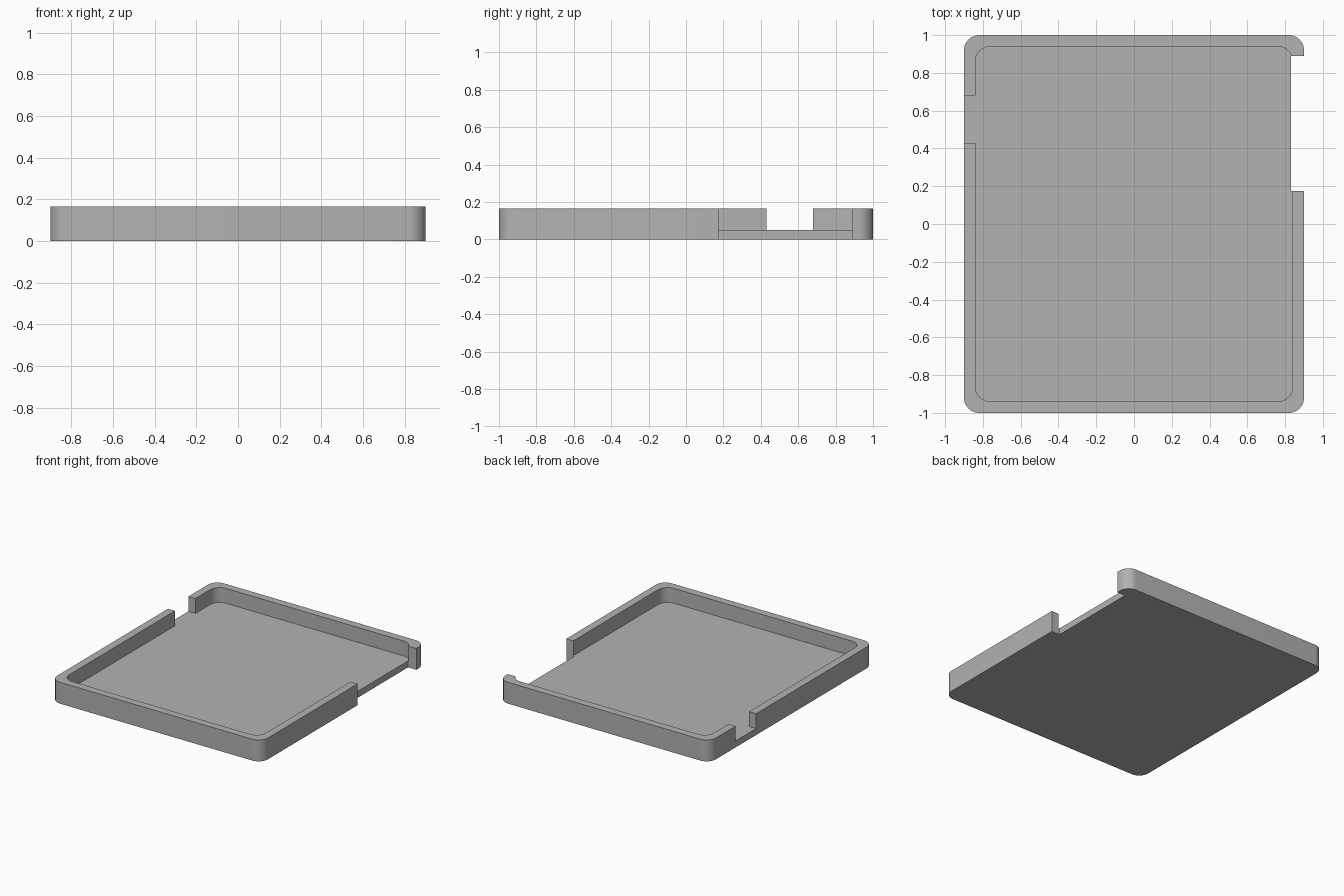
import bpy
import bmesh
from math import cos, sin, pi, radians

cube = bpy.data.objects.get("Cube")
if cube:
    bpy.data.objects.remove(cube, do_unlink=True)

HALF_X, HALF_Y, HEIGHT = 0.9, 1.0, 0.165
WALL, FLOOR, RADIUS = 0.06, 0.05, 0.08

grey = bpy.data.materials.new("plain_grey")
grey.use_nodes = True
colour = (0.45, 0.45, 0.45, 1)
grey.diffuse_color = colour
grey.node_tree.nodes["Principled BSDF"].inputs["Base Color"].default_value = colour


def rounded_slab(name, hx, hy, z0, z1, radius, steps=12):
    """Rounded rectangle extruded upwards."""
    bm = bmesh.new()
    ring = []
    for quarter, (sx, sy) in enumerate([(1, 1), (-1, 1), (-1, -1), (1, -1)]):
        for i in range(steps + 1):
            a = (quarter + i / steps) * pi / 2
            ring.append(bm.verts.new((sx * (hx - radius) + radius * cos(a),
                                      sy * (hy - radius) + radius * sin(a), z0)))
    base = bm.faces.new(ring)
    top = bmesh.ops.extrude_face_region(bm, geom=[base])["geom"]
    bmesh.ops.translate(bm, vec=(0, 0, z1 - z0),
                        verts=[v for v in top if isinstance(v, bmesh.types.BMVert)])
    bmesh.ops.recalc_face_normals(bm, faces=bm.faces)
    return finish(name, bm)


def block(name, lo, hi):
    """Box between two corners."""
    bm = bmesh.new()
    bmesh.ops.create_cube(bm, size=1)
    for v in bm.verts:
        v.co = [hi[k] if v.co[k] > 0 else lo[k] for k in range(3)]
    return finish(name, bm)


def finish(name, bm):
    mesh = bpy.data.meshes.new(name)
    bm.to_mesh(mesh)
    bm.free()
    mesh.materials.append(grey)
    obj = bpy.data.objects.new(name, mesh)
    bpy.context.collection.objects.link(obj)
    return obj


def carve(target, cutter):
    """Subtract the cutter, then discard it."""
    mod = target.modifiers.new(cutter.name, "BOOLEAN")
    mod.operation, mod.solver, mod.object = "DIFFERENCE", "EXACT", cutter
    bpy.context.view_layer.objects.active = target
    bpy.ops.object.modifier_apply(modifier=mod.name)
    bpy.data.objects.remove(cutter, do_unlink=True)


# Tray body with a shallow pocket
tray = rounded_slab("tray", HALF_X, HALF_Y, 0, HEIGHT, RADIUS)
carve(tray, rounded_slab("pocket", HALF_X - WALL, HALF_Y - WALL, FLOOR, 0.3, RADIUS))

# Long opening through the left side, floor edge included
carve(tray, block("long_opening", (0.83, 0.175, -0.1), (1.0, 0.89, 0.3)))

# Small notch in the right wall, down to the floor
carve(tray, block("small_notch", (-1.0, 0.43, FLOOR), (-0.8, 0.68, 0.3)))

# Smooth corners, sharp edges
bpy.ops.object.select_all(action="DESELECT")
tray.select_set(True)
bpy.context.view_layer.objects.active = tray
bpy.ops.object.shade_smooth_by_angle(angle=radians(30))
